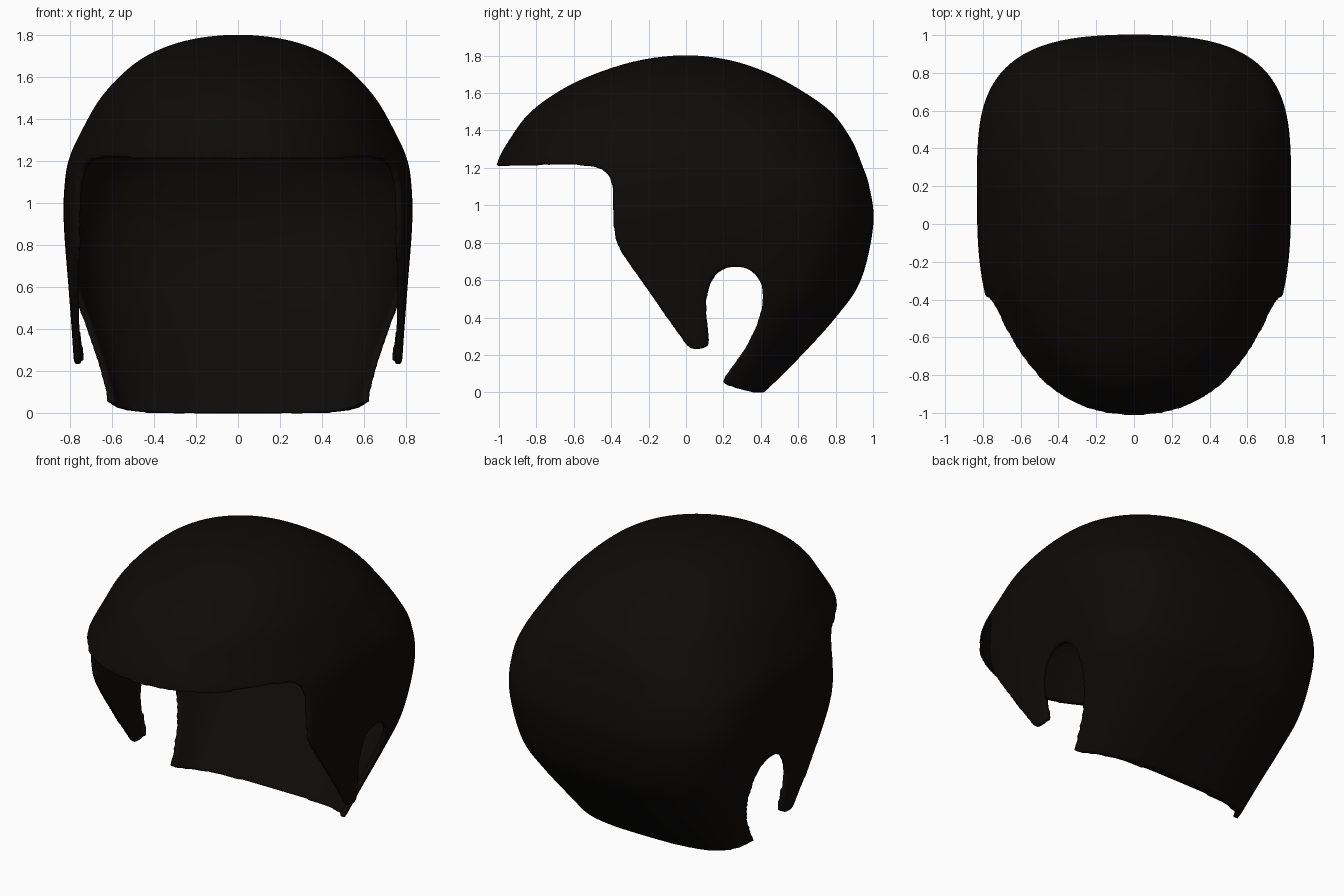
import bpy, bmesh, math
from mathutils import Vector

if "Cube" in bpy.data.objects:
    bpy.data.objects.remove(bpy.data.objects["Cube"])

# Horizontal sections of the dome:
# z, front y, back y, half width front, half width back, front power, back power, centre y
KEYS = [
    (-0.12, -0.80, 0.30, 0.735, 0.565, 2.5, 3.2, 0.08),
    (0.00, -0.84, 0.42, 0.75, 0.605, 2.5, 3.2, 0.08),
    (0.20, -0.88, 0.62, 0.778, 0.67, 2.5, 3.2, 0.10),
    (0.40, -0.93, 0.80, 0.793, 0.74, 2.5, 3.4, 0.10),
    (0.60, -0.97, 0.935, 0.808, 0.795, 2.5, 3.8, 0.10),
    (0.90, -1.00, 1.002, 0.83, 0.83, 2.5, 4.2, 0.10),
    (1.10, -1.02, 0.98, 0.825, 0.825, 2.35, 4.0, 0.10),
    (1.22, -1.012, 0.94, 0.802, 0.802, 2.2, 3.5, 0.09),
    (1.35, -0.945, 0.885, 0.742, 0.742, 2.1, 2.9, 0.06),
    (1.50, -0.83, 0.775, 0.655, 0.655, 2.1, 2.5, 0.03),
    (1.63, -0.645, 0.59, 0.535, 0.535, 2.0, 2.2, 0.0),
    (1.72, -0.44, 0.41, 0.40, 0.40, 2.0, 2.1, 0.0),
    (1.78, -0.225, 0.215, 0.22, 0.22, 2.0, 2.0, 0.0),
    (1.802, 0.0, 0.0, 0.0, 0.0, 2.0, 2.0, 0.0),
]
# Side outline (y, z): brim, cheek guard, ear opening, nape
OUTLINE = [
    (-1.3, 1.206), (-0.6, 1.215), (-0.5, 1.207), (-0.45, 1.19), (-0.41, 1.155), (-0.39, 1.08),
    (-0.39, 0.9), (-0.378, 0.82), (-0.352, 0.755), (-0.3, 0.68), (-0.2, 0.54), (-0.08, 0.365),
    (0.0, 0.254), (0.03, 0.23), (0.07, 0.228), (0.123, 0.245), (0.125, 0.29),
    (0.111, 0.4), (0.112, 0.5), (0.13, 0.58), (0.165, 0.635), (0.21, 0.662), (0.27, 0.671),
    (0.33, 0.66), (0.375, 0.625), (0.4, 0.58), (0.411, 0.52), (0.404, 0.45), (0.374, 0.35),
    (0.319, 0.24), (0.248, 0.14), (0.2, 0.073), (0.2, 0.044), (0.27, 0.02),
    (0.36, -0.002), (1.3, -0.004), (1.3, 2.0), (-1.3, 2.0),
]


def spline(pts, steps):
    # Catmull-Rom through the keys, mirrored past the crown so the top is round
    mirror = (pts[-2][0],) + tuple(-v for v in pts[-2][1:5]) + tuple(pts[-2][5:])
    p = [pts[0]] + list(pts) + [mirror]
    out = []
    for i in range(1, len(p) - 2):
        for s in range(steps):
            t = s / steps
            out.append([0.5 * (2 * b + (c - a) * t + (2*a - 5*b + 4*c - d) * t*t
                               + (3*b - a - 3*c + d) * t**3)
                        for a, b, c, d in zip(p[i-1], p[i], p[i+1], p[i+2])])
    return out


def section(row, count):
    z, yf, yb, wf, wb, nf, nb, yc = row
    ring = []
    for k in range(count):
        a = 2 * math.pi * k / count
        ca, sa = math.cos(a), math.sin(a)
        n = nb if sa > 0 else nf
        r = (abs(ca) ** n + abs(sa) ** n) ** (-1 / n)
        y = yc + (yb - yc if sa > 0 else yc - yf) * r * sa
        t = min(max((y - 0.08) / 0.16, 0), 1)
        x = (wf + (wb - wf) * t * t * (3 - 2 * t)) * r * ca
        y -= 0.1 * (yb * r * max(sa, 0)) * (x / 0.8) ** 2     # gentle bow of the back
        ring.append(Vector((x, y, z)))
    return ring


def to_object(bm, name):
    bmesh.ops.recalc_face_normals(bm, faces=bm.faces[:])
    me = bpy.data.meshes.new(name)
    bm.to_mesh(me)
    bm.free()
    ob = bpy.data.objects.new(name, me)
    bpy.context.collection.objects.link(ob)
    return ob


# Dome surface, open at the bottom
bm = bmesh.new()
N = 160
rings = [[bm.verts.new(p) for p in section(r, N)] for r in spline(KEYS, 6)]
for lo, hi in zip(rings, rings[1:]):
    for k in range(N):
        bm.faces.new((lo[k], lo[(k+1) % N], hi[(k+1) % N], hi[k]))
pole = bm.verts.new((0, 0, KEYS[-1][0]))
for k in range(N):
    bm.faces.new((rings[-1][k], rings[-1][(k+1) % N], pole))
shell = to_object(bm, "helmet_shell")
probe = shell.data.polygons[N * 30]
if probe.normal.dot(probe.center - Vector((0, 0, 0.8))) < 0:
    shell.data.flip_normals()

# Side-outline prism that trims the shell
bm = bmesh.new()
face = bm.faces.new([bm.verts.new((-1.2, y, z)) for y, z in OUTLINE])
new = bmesh.ops.extrude_face_region(bm, geom=[face])["geom"]
bmesh.ops.translate(bm, vec=(2.4, 0, 0), verts=[v for v in new if isinstance(v, bmesh.types.BMVert)])
cutter = to_object(bm, "outline_cutter")
cutter.hide_render = True

# Thickness, trimming, softened rims
m = shell.modifiers.new("thickness", "SOLIDIFY")
m.thickness, m.offset = 0.034, -1
m = shell.modifiers.new("trim", "BOOLEAN")
m.operation, m.object, m.solver = "INTERSECT", cutter, "EXACT"
m = shell.modifiers.new("even", "REMESH")
m.mode, m.voxel_size, m.use_smooth_shade = "VOXEL", 0.0125, True
m = shell.modifiers.new("soften", "SMOOTH")
m.factor, m.iterations = 0.5, 7
bpy.context.view_layer.objects.active = shell
shell.select_set(True)
for name in [m.name for m in shell.modifiers]:
    bpy.ops.object.modifier_apply(modifier=name)
bpy.data.objects.remove(cutter)
for p in shell.data.polygons:
    p.use_smooth = True

# Near-black finish
mat = bpy.data.materials.new("dark_shell")
mat.diffuse_color = (0.0042, 0.0034, 0.003, 1)
mat.use_nodes = True
mat.node_tree.nodes["Principled BSDF"].inputs["Base Color"].default_value = mat.diffuse_color
shell.data.materials.clear()
shell.data.materials.append(mat)
